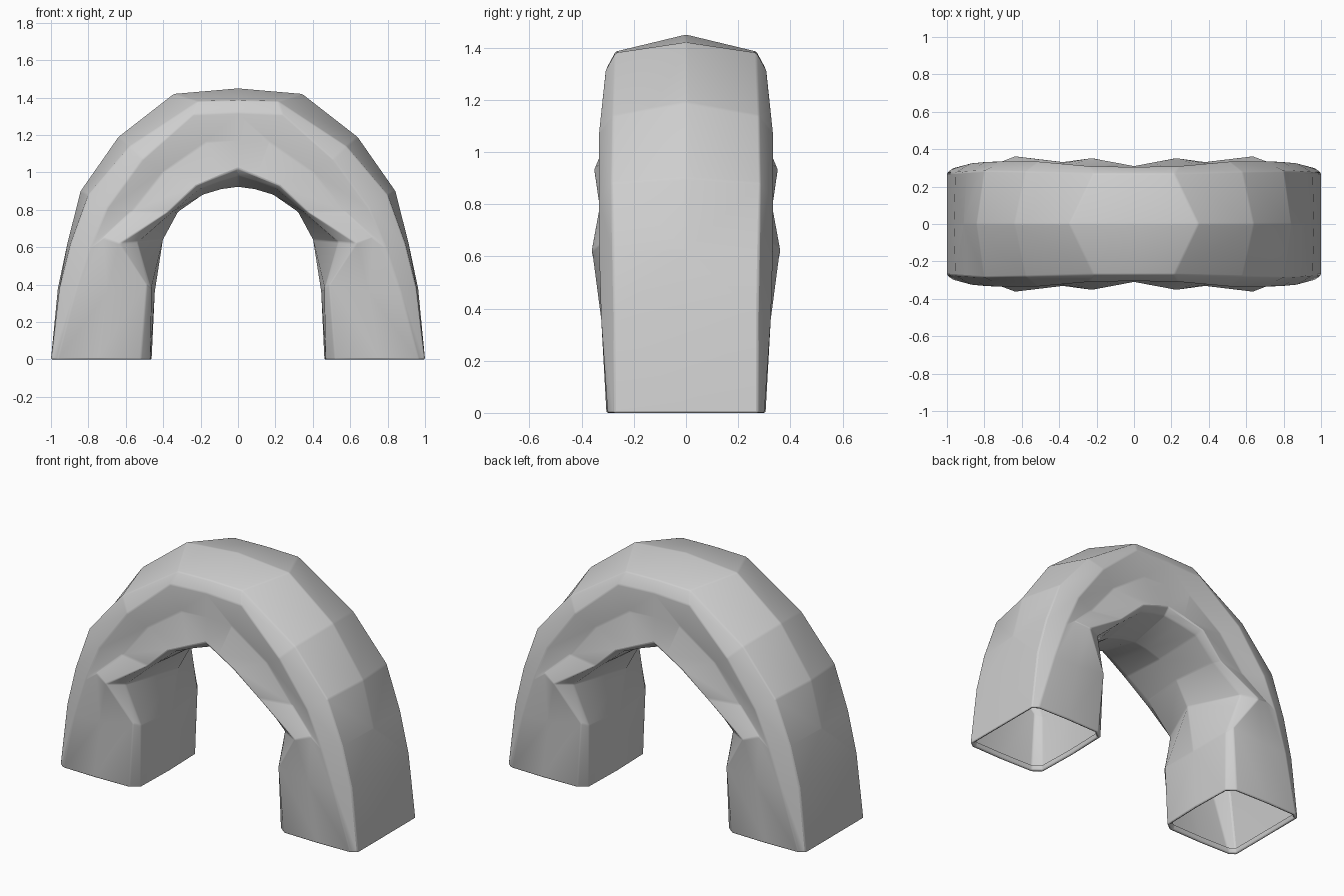
import bpy, bmesh

if "Cube" in bpy.data.objects:
    bpy.data.objects.remove(bpy.data.objects["Cube"])

# Half-arch stations from foot to crown; centre lines are (x, z) at y = 0
outer = [(1.0, 0), (.963, .38), (.91, .63), (.842, .90), (.64, 1.19), (.345, 1.42), (0, 1.45)]
inner = [(.462, 0), (.445, .36), (.40, .64), (.32, .79), (.19, .88), (.09, .91), (0, .922)]
# How far the rounded inner corner reaches toward the inner centre line
reach = [.88, .6, .42, .4, .4, .4, .4]
# Front-face edge lines as (x, y, z): outer edge, shoulder, middle, inner edge
side = [
    [(1.0, .275, 0), (.965, .30, 0), (.75, .305, 0), (.52, .30, 0)],
    [(.955, .275, .38), (.87, .325, .36), (.70, .325, .36), (.487, .31, .40)],
    [(.895, .28, .62), (.79, .333, .60), (.72, .330, .65), (.635, .364, .62)],
    [(.80, .285, .88), (.70, .336, .81), (.57, .293, .79), (.37, .333, .79)],
    [(.58, .28, 1.14), (.51, .335, 1.07), (.40, .293, 1.0), (.22, .354, .93)],
    [(.215, .27, 1.38), (.24, .309, 1.31), (.17, .300, 1.16), (.10, .33, .98)],
    [(0, .27, 1.385), (0, .305, 1.32), (0, .298, 1.17), (0, .31, 1.02)],
]

rings = []
for o, s, i, t in zip(outer, side, inner, reach):
    # extra point rounds the inner corner
    e = s[-1]
    k = (e[0] + (i[0] - e[0]) * t, e[1] * .87, e[2] + (i[1] - e[2]) * t)
    rings.append([(o[0], 0, o[1])] + s + [k, (i[0], 0, i[1])])


# Rolled rim round the open foot, turned inward and up
def lip(scale, z):
    return [(.731 + (x - .731) * scale, y * scale, z) for x, y, _ in rings[0]]


rings = [lip(.935, .03), lip(.945, .0)] + rings

bm = bmesh.new()
grid = [[bm.verts.new((x, -y, z)) for x, y, z in r] for r in rings]
for a, b in zip(grid, grid[1:]):
    for j in range(len(a) - 1):
        bm.faces.new((a[j], a[j + 1], b[j + 1], b[j]))
# Mirror the quarter into a whole arch
for axis in (0, 1):
    geom = bm.verts[:] + bm.edges[:] + bm.faces[:]
    dup = bmesh.ops.duplicate(bm, geom=geom)["geom"]
    for v in dup:
        if isinstance(v, bmesh.types.BMVert):
            v.co[axis] *= -1
    bmesh.ops.remove_doubles(bm, verts=bm.verts[:], dist=.0005)
bmesh.ops.recalc_face_normals(bm, faces=bm.faces[:])
# Make sure the crown faces upward
bm.faces.ensure_lookup_table()
top = max(bm.faces, key=lambda f: f.calc_center_median().z)
if top.normal.z < 0:
    bmesh.ops.reverse_faces(bm, faces=bm.faces[:])

mesh = bpy.data.meshes.new("arch")
bm.to_mesh(mesh)
bm.free()
arch = bpy.data.objects.new("arch", mesh)
bpy.context.collection.objects.link(arch)

grey = bpy.data.materials.new("light grey stone")
grey.diffuse_color = (.62, .62, .62, 1)
grey.use_nodes = True
grey.node_tree.nodes["Principled BSDF"].inputs["Base Color"].default_value = grey.diffuse_color
mesh.materials.append(grey)

# Slightly worn edges, smooth shading
bev = arch.modifiers.new("worn edges", "BEVEL")
bev.width = .015
bev.segments = 2
bev.limit_method = "ANGLE"
bev.angle_limit = .2
bpy.context.view_layer.objects.active = arch
arch.select_set(True)
bpy.ops.object.shade_smooth_by_angle(angle=1.0)
